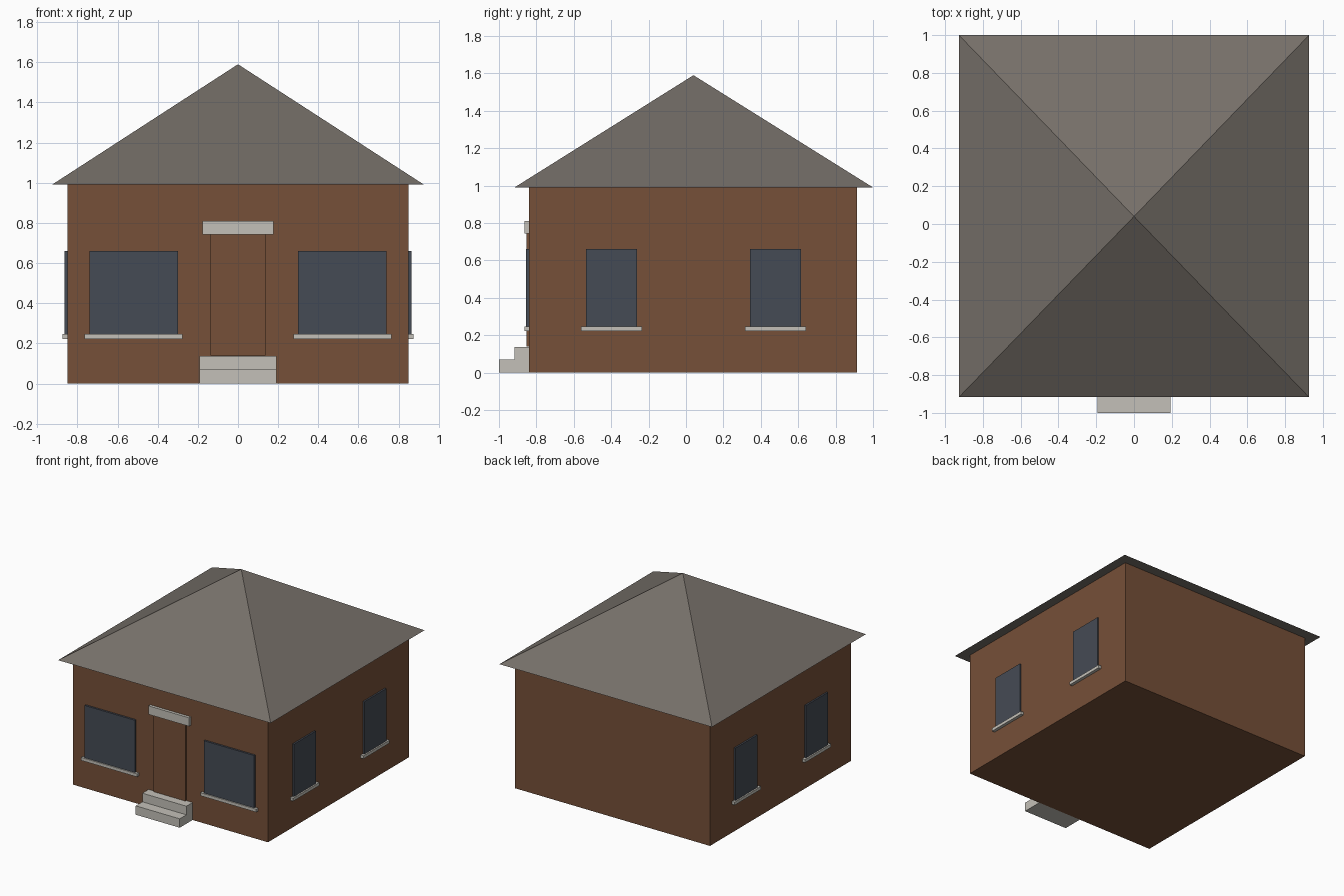
import bpy
import bmesh
from mathutils import Vector

cube = bpy.data.objects.get("Cube")
if cube:
    bpy.data.objects.remove(cube, do_unlink=True)


def material(name, rgb):
    mat = bpy.data.materials.new(name)
    mat.use_nodes = True
    colour = (*rgb, 1)
    mat.diffuse_color = colour
    node = mat.node_tree.nodes["Principled BSDF"]
    node.inputs["Base Color"].default_value = colour
    node.inputs["Roughness"].default_value = 0.9
    return mat


BRICK = material("brick", (0.18, 0.08, 0.04))
ROOF = material("roof_grey", (0.18, 0.16, 0.14))
STONE = material("pale_stone", (0.55, 0.53, 0.48))
GLASS = material("dark_glass", (0.06, 0.07, 0.09))


def finish(name, bm, mat):
    bmesh.ops.recalc_face_normals(bm, faces=bm.faces)
    mesh = bpy.data.meshes.new(name)
    bm.to_mesh(mesh)
    bm.free()
    mesh.materials.append(mat)
    obj = bpy.data.objects.new(name, mesh)
    bpy.context.collection.objects.link(obj)
    return obj


def box(name, xs, ys, zs, mat):
    """Box between the given pairs of limits."""
    bm = bmesh.new()
    bmesh.ops.create_cube(bm, size=1)
    for v in bm.verts:
        v.co = Vector([(a + b) / 2 + c * (b - a)
                       for c, (a, b) in zip(v.co, (xs, ys, zs))])
    return finish(name, bm, mat)


WALL_X, FRONT, BACK, EAVES = 0.85, -0.84, 0.915, 0.99
INSET = 0.02   # how far fittings are set into the wall

# Brick body
box("walls", (-WALL_X, WALL_X), (FRONT, BACK), (0, EAVES), BRICK)

# Hipped roof with a closed soffit
bm = bmesh.new()
apex = bm.verts.new((0, 0.04, 1.59))
eaves = [bm.verts.new((x, y, EAVES)) for x, y in
         ((-0.927, -0.917), (0.927, -0.917), (0.927, 1), (-0.927, 1))]
bm.faces.new(eaves)
for i in range(4):
    bm.faces.new((eaves[i], eaves[(i + 1) % 4], apex))
finish("roof", bm, ROOF)

# Door and lintel
box("door", (-0.138, 0.138), (-0.854, FRONT + INSET), (0.14, 0.745), BRICK)
box("door_lintel", (-0.177, 0.177), (-0.863, FRONT + INSET), (0.743, 0.81), STONE)

# Front steps, a stepped profile extruded sideways
bm = bmesh.new()
profile = [(FRONT, 0), (-1, 0), (-1, 0.07), (-0.917, 0.07), (-0.917, 0.138), (FRONT, 0.138)]
side = bm.faces.new([bm.verts.new((-0.192, y, z)) for y, z in profile])
result = bmesh.ops.extrude_face_region(bm, geom=[side])
moved = [g for g in result["geom"] if isinstance(g, bmesh.types.BMVert)]
bmesh.ops.translate(bm, vec=(0.384, 0, 0), verts=moved)
finish("front_steps", bm, STONE)

# Windows and sills on the front and both sides
GLASS_Z, SILL_Z = (0.245, 0.66), (0.223, 0.247)
for s, label in ((1, "left"), (-1, "right")):
    box(f"front_{label}_window", (s * 0.52 - 0.22, s * 0.52 + 0.22),
        (-0.855, FRONT + INSET), GLASS_Z, GLASS)
    box(f"front_{label}_sill", (s * 0.52 - 0.244, s * 0.52 + 0.244),
        (-0.864, FRONT + INSET), SILL_Z, STONE)
    for y, place in ((-0.398, "fore"), (0.478, "rear")):
        for part, half, out, zs, mat in (("window", 0.137, 0.863, GLASS_Z, GLASS),
                                         ("sill", 0.163, 0.874, SILL_Z, STONE)):
            xs = sorted((s * (WALL_X - INSET), s * out))
            box(f"{label}_{place}_{part}", xs, (y - half, y + half), zs, mat)
